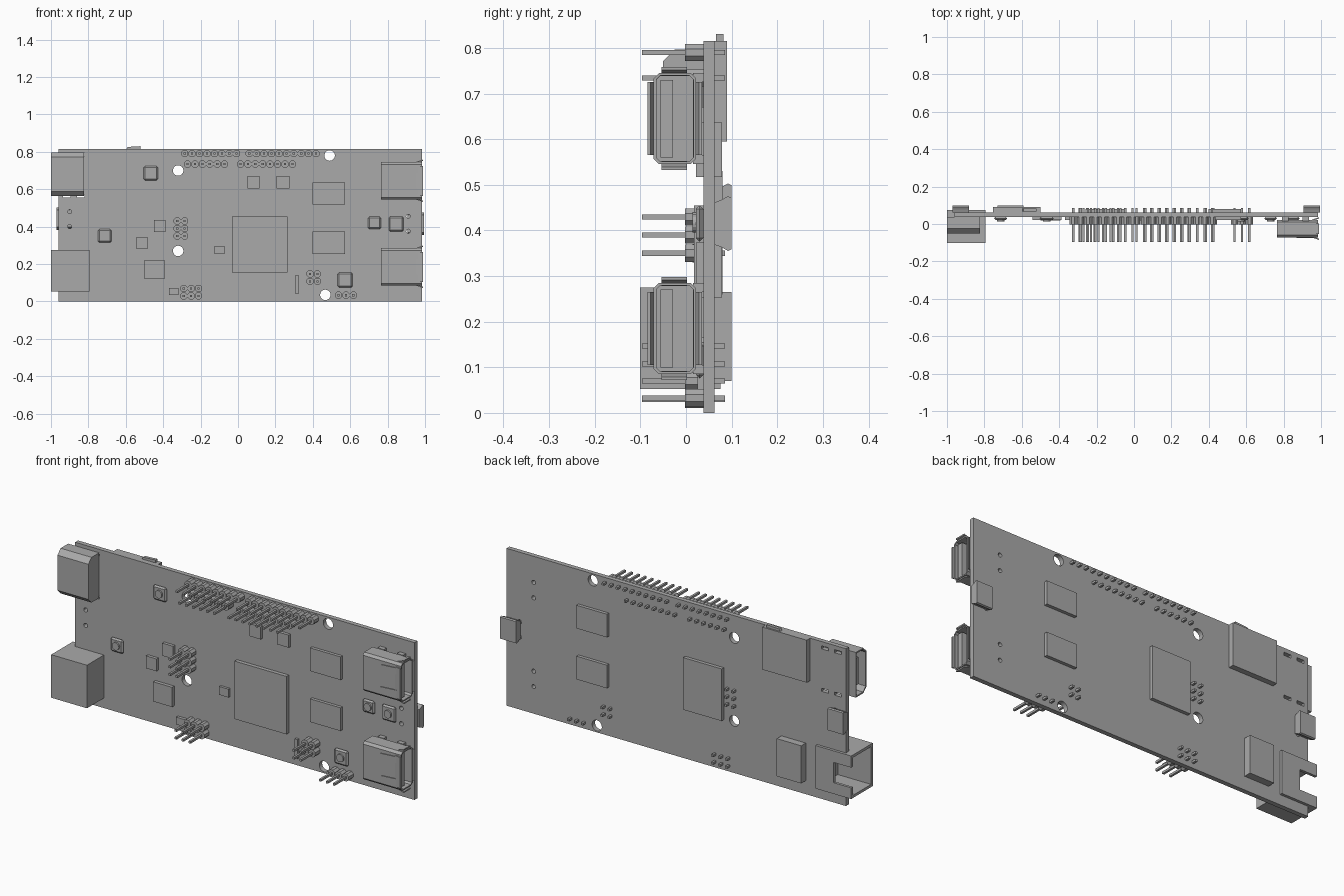
import bpy, bmesh
from mathutils import Matrix, Vector

cube = bpy.data.objects.get("Cube")
if cube:
    bpy.data.objects.remove(cube)

grey = bpy.data.materials.new("plain_grey")
grey.use_nodes = True
grey.diffuse_color = (0.4, 0.4, 0.4, 1)
grey.node_tree.nodes["Principled BSDF"].inputs["Base Color"].default_value = (0.4, 0.4, 0.4, 1)

FRONT, BACK = 0.038, 0.062      # the two faces of the board
PITCH = 0.0397                  # pin spacing


def finish(name, bm):
    bmesh.ops.recalc_face_normals(bm, faces=bm.faces)
    mesh = bpy.data.meshes.new(name)
    bm.to_mesh(mesh)
    bm.free()
    mesh.materials.append(grey)
    ob = bpy.data.objects.new(name, mesh)
    bpy.context.collection.objects.link(ob)
    return ob


def add_box(bm, x, y, z):
    lo, hi = Vector((x[0], y[0], z[0])), Vector((x[1], y[1], z[1]))
    m = Matrix.Translation((lo + hi) / 2) @ Matrix.Diagonal((*(hi - lo), 1))
    return bmesh.ops.create_cube(bm, size=1, matrix=m)["verts"]


def box(name, x, y, z, bevel=0):
    bm = bmesh.new()
    add_box(bm, x, y, z)
    if bevel:
        bmesh.ops.bevel(bm, geom=bm.edges[:], offset=bevel, segments=1, affect='EDGES')
    return finish(name, bm)


def add_rod(bm, x, z, r, y, sides, top=None):
    m = Matrix.Translation((x, sum(y) / 2, z)) @ Matrix.Rotation(1.5708, 4, 'X')
    if sides in (4, 8):
        m = m @ Matrix.Rotation(3.14159 / sides, 4, 'Z')
    bmesh.ops.create_cone(bm, cap_ends=True, segments=sides, radius1=r,
                          radius2=r if top is None else top, depth=y[1] - y[0], matrix=m)


def prism(name, pts, axis, lo, hi, cap_lo=True, cap_hi=True):
    """Extrude a 2D outline along an axis; the outline uses the other two axes in order."""
    def place(p, t):
        co = list(p)
        co.insert("xyz".index(axis), t)
        return co
    bm = bmesh.new()
    a = [bm.verts.new(place(p, lo)) for p in pts]
    b = [bm.verts.new(place(p, hi)) for p in pts]
    for i in range(len(pts)):
        j = (i + 1) % len(pts)
        bm.faces.new((a[i], a[j], b[j], b[i]))
    if cap_lo:
        bm.faces.new(a)
    if cap_hi:
        bm.faces.new(b)
    return finish(name, bm)


def apply(ob, kind, **settings):
    mod = ob.modifiers.new(kind, kind)
    for k, v in settings.items():
        setattr(mod, k, v)
    bpy.context.view_layer.objects.active = ob
    bpy.ops.object.modifier_apply(modifier=mod.name)


def cut(ob, cutter):
    cutter.hide_render = True
    apply(ob, 'BOOLEAN', operation='DIFFERENCE', solver='EXACT', object=cutter)
    bpy.data.objects.remove(cutter)


def chamfered(y0, y1, z0, z1, c, back=0):
    """Outline in y and z with front corners cut by c and back corners by back."""
    pts = [(y0, z0 + c), (y0 + c, z0), (y1 - back, z0), (y1, z0 + back),
           (y1, z1 - back), (y1 - back, z1), (y0 + c, z1), (y0, z1 - c)]
    return [p for i, p in enumerate(pts) if p not in pts[:i]]


# Circuit board with mounting holes, slots and a notch for the network socket
board = box("board", (-0.96, 0.985), (FRONT, BACK), (0, 0.815))
bm = bmesh.new()
through = (0, 0.1)
for x, z in ((0.49, 0.78), (-0.32, 0.70), (-0.32, 0.27), (0.467, 0.035)):
    add_rod(bm, x, z, 0.028, through, 24)
for x, z in ((0.91, 0.455), (0.91, 0.375), (-0.9, 0.48), (-0.9, 0.40),
             (0.83, 0.68), (0.83, 0.60), (0.83, 0.22), (0.83, 0.14)):
    add_rod(bm, x, z, 0.011, through, 12)
for x in (-0.84, -0.915):
    for z in (0.565, 0.785):
        add_box(bm, (x - 0.02, x + 0.02), through, (z - 0.008, z + 0.008))
add_box(bm, (-1.1, -0.80), through, (0.055, 0.27))
cut(board, finish("board_cutter", bm))


# Pin headers: octagonal collars with long square pins through the board
def header(name, x, z, columns, rows=1):
    collars, pins = bmesh.new(), bmesh.new()
    for i in range(columns):
        for j in range(rows):
            px, pz = x + i * PITCH, z + j * PITCH
            add_rod(collars, px, pz, 0.0205, (-0.002, FRONT), 8)
            add_rod(pins, px, pz, 0.008, (-0.096, 0.086), 4)
    finish(name + "_collars", collars)
    finish(name + "_pins", pins)


header("upper_header_right", -0.285, 0.79, 8)
header("upper_header_left", 0.06, 0.79, 10)
header("lower_header_right", -0.27, 0.734, 6)
header("lower_header_left", 0.013, 0.734, 8)
header("middle_header", -0.325, 0.35, 2, 3)
header("bottom_header", -0.29, 0.03, 3, 2)
header("square_header", 0.385, 0.107, 2, 2)
header("short_header", 0.537, 0.033, 3)

# Chips on the front
front_chips = {
    "processor": (-0.033, 0.265, 0.155, 0.455, 0.018),
    "small_chip_a": (0.05, 0.115, 0.605, 0.67, 0.022),
    "small_chip_b": (0.207, 0.275, 0.605, 0.67, 0.022),
    "power_chip": (-0.5, -0.392, 0.12, 0.222, 0.02),
    "small_chip_c": (-0.543, -0.483, 0.28, 0.344, 0.022),
    "small_chip_d": (-0.45, -0.387, 0.37, 0.435, 0.022),
    "small_chip_e": (-0.125, -0.072, 0.253, 0.296, 0.025),
    "small_chip_f": (-0.37, -0.318, 0.035, 0.073, 0.022),
    "resistor_strip": (0.307, 0.323, 0.04, 0.14, 0.025),
}
for name, (x0, x1, z0, z1, y) in front_chips.items():
    box(name, (x0, x1), (y, FRONT), (z0, z1))

# Memory chips on both faces
for z in (0.253, 0.517):
    for side, y in (("front", (0.022, FRONT)), ("back", (BACK, 0.079))):
        box("memory_chip_" + side, (0.398, 0.572), y, (z, z + 0.12))

# Back parts: flash chip, card slot with card, battery socket
box("storage_chip", (-0.26, -0.04), (BACK, 0.08), (0.26, 0.53))
box("card_slot", (-0.755, -0.5), (BACK, 0.09), (0.595, 0.815))
prism("memory_card", [(-0.6, 0.81), (-0.59, 0.826), (-0.52, 0.83), (-0.52, 0.81)],
      "y", 0.066, 0.082)
box("back_socket", (-0.73, -0.59), (BACK, 0.1), (0.07, 0.265))

# Push buttons: chamfered base, raised frame and plunger
for x, z, w in ((-0.467, 0.685, 0.038), (-0.713, 0.35, 0.036), (0.73, 0.42, 0.034),
                (0.846, 0.415, 0.04), (0.573, 0.115, 0.04)):
    b = box("button_base", (x - w, x + w), (0.022, FRONT), (z - w, z + w))
    apply(b, 'BEVEL', width=0.01, segments=1)
    bm = bmesh.new()
    add_rod(bm, x, z, 0.02, (0.014, 0.023), 16)
    finish("button_plunger", bm)

# Network socket, open to the side with a latch slot in its back wall
jack = prism("network_socket", chamfered(-0.101, 0.076, 0.052, 0.275, 0), "x",
             -1, -0.795, cap_lo=False)
apply(jack, 'SOLIDIFY', thickness=0.014, offset=-1, use_even_offset=True)
cut(jack, box("latch_cutter", (-1.1, -0.9), (0.05, 0.1), (0.11, 0.215)))

# Video socket, rounded shell open to the side
video = prism("video_socket", chamfered(-0.05, FRONT, 0.563, 0.797, 0.026), "x",
              -1, -0.823, cap_lo=False)
apply(video, 'SOLIDIFY', thickness=0.007, offset=-1, use_even_offset=True)
box("video_socket_tongue", (-0.98, -0.83), (-0.012, 0.004), (0.61, 0.75))

# Two large data sockets with flared lips, tongue, springs and legs
for cz in (0.185, 0.645):
    shell = prism("data_socket", chamfered(-0.071, 0.022, cz - 0.1, cz + 0.1, 0.012, 0.012),
                  "x", 0.765, 0.985, cap_hi=False)
    apply(shell, 'SOLIDIFY', thickness=0.006, offset=-1, use_even_offset=True)
    box("data_socket_tongue", (0.78, 0.975), (-0.056, -0.028), (cz - 0.085, cz + 0.085))
    for s in (-1, 1):
        lip = ((0.95, 0.1), (0.988, 0.113), (0.988, 0.106), (0.95, 0.093))
        prism("end_lip", [(x, cz + s * d) for x, d in lip], "y", -0.054, 0.002)
        prism("side_lip", [(x, -0.0245 + s * (d - 0.053)) for x, d in lip],
              "z", cz - 0.08, cz + 0.08)
        zs = sorted((cz + s * 0.04, cz + s * 0.075))
        prism("spring", [(0.87, zs[0] + 0.006), (0.965, zs[0]),
                         (0.965, zs[1]), (0.87, zs[1] - 0.006)], "y", -0.075, -0.07)
        zs = sorted((cz + s * 0.08, cz + s * 0.1))
        for x in (0.79, 0.9):
            box("socket_leg", (x, x + 0.035), (0.015, FRONT), zs)

# Small data sockets on the back at both ends
for x0, x1, z0, z1 in ((0.905, 0.995, 0.355, 0.475), (-0.97, -0.882, 0.383, 0.503)):
    prism("small_data_socket",
          [(BACK, z0 + 0.014), (0.078, z0 + 0.008), (0.092, z0), (0.1, z0 + 0.004),
           (0.1, z1 - 0.004), (0.092, z1), (0.078, z1 - 0.008), (BACK, z1 - 0.014)], "x", x0, x1)
